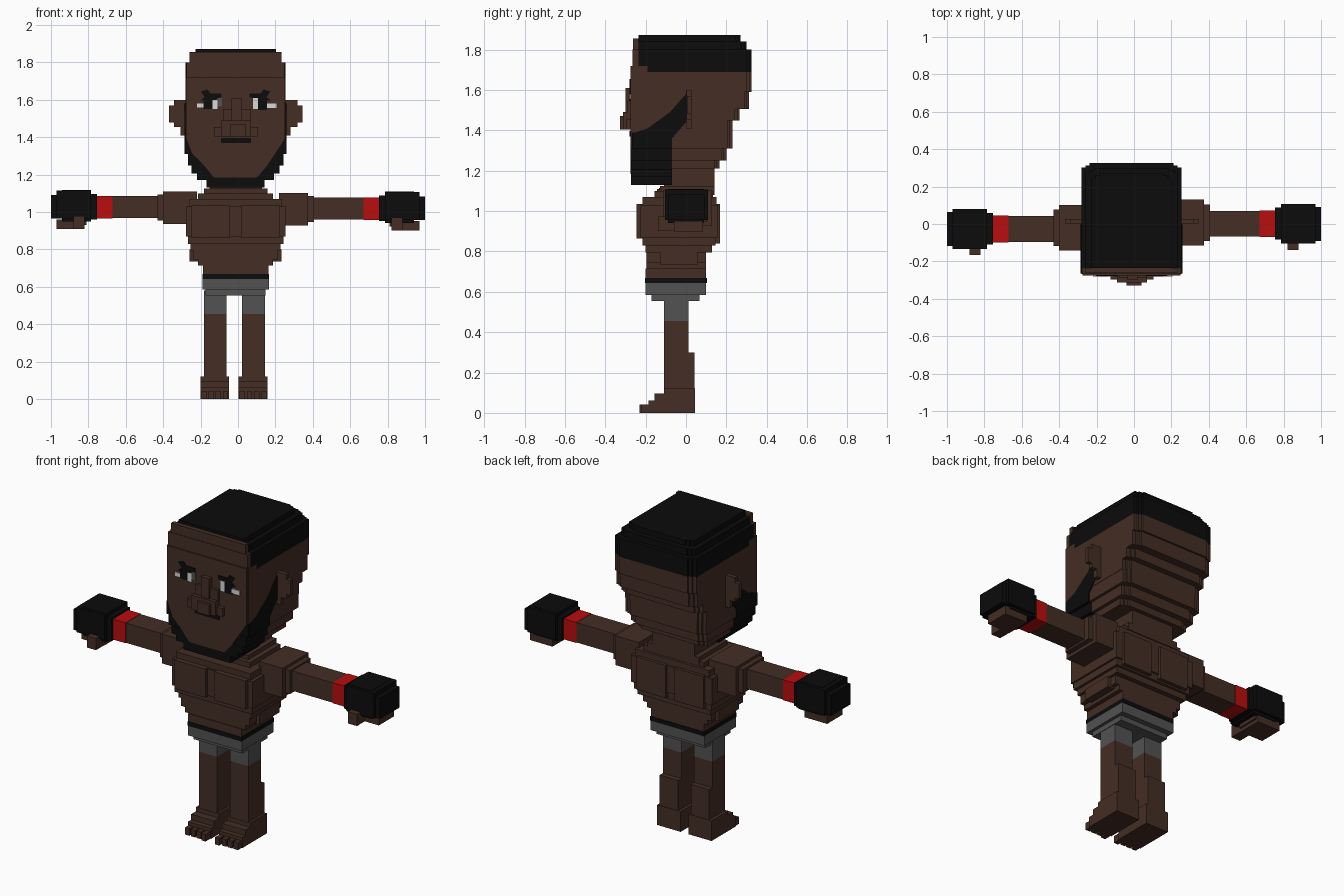
import bpy, bmesh


def material(name, rgb):
    m = bpy.data.materials.new(name)
    m.diffuse_color = (*rgb, 1)
    return m


SKIN = material("skin brown", (0.058, 0.027, 0.018))
BLACK = material("black", (0.0035, 0.0035, 0.0035))
GREY = material("shorts grey", (0.085, 0.085, 0.085))
RED = material("wrist red", (0.48, 0.004, 0.004))
WHITE = material("eye white", (0.7, 0.7, 0.7))
CX = -0.013  # body centre line


def finish(name, bm, mat):
    bmesh.ops.recalc_face_normals(bm, faces=bm.faces)
    me = bpy.data.meshes.new(name)
    bm.to_mesh(me)
    bm.free()
    me.materials.append(mat)
    ob = bpy.data.objects.new(name, me)
    bpy.context.collection.objects.link(ob)
    return ob


def boxes(name, mat, items):
    """One object from boxes given as (x0, x1, y0, y1, z0, z1)."""
    bm = bmesh.new()
    for x0, x1, y0, y1, z0, z1 in items:
        for v in bmesh.ops.create_cube(bm, size=1)["verts"]:
            v.co = ((x0 + x1) / 2 + v.co.x * (x1 - x0),
                    (y0 + y1) / 2 + v.co.y * (y1 - y0),
                    (z0 + z1) / 2 + v.co.z * (z1 - z0))
    return finish(name, bm, mat)


def layers(name, mat, rows, notch=0.0):
    """Stacked slabs (half width, y0, y1, z0, z1); notch steps the back corners."""
    items = []
    for h, y0, y1, z0, z1 in rows:
        items.append((CX - h, CX + h, y0, y1 - notch, z0, z1))
        if notch:
            items.append((CX - h + notch, CX + h - notch, y0, y1 - notch / 2, z0, z1))
            items.append((CX - h + 2 * notch, CX + h - 2 * notch, y0, y1, z0, z1))
    return boxes(name, mat, items)


def prism(name, mat, pts, axis, a, b):
    """Polygon extruded along axis 0 (points y,z) or axis 1 (points x,z)."""
    bm = bmesh.new()

    def ring(d):
        return [bm.verts.new((d, u, w) if axis == 0 else (u, d, w)) for u, w in pts]
    r, s = ring(a), ring(b)
    bm.faces.new(r)
    bm.faces.new(s)
    n = len(pts)
    for i in range(n):
        bm.faces.new((r[i], r[(i + 1) % n], s[(i + 1) % n], s[i]))
    return finish(name, bm, mat)


# Head: stepped skull, hair cap, forehead
layers("skull", SKIN, [
    (0.268, -0.265, 0.325, 1.59, 1.69), (0.268, -0.265, 0.313, 1.505, 1.59),
    (0.268, -0.265, 0.265, 1.45, 1.505), (0.268, -0.265, 0.23, 1.39, 1.45),
    (0.266, -0.07, 0.23, 1.31, 1.39), (0.25, -0.07, 0.20, 1.25, 1.31),
    (0.23, -0.07, 0.165, 1.21, 1.25)], 0.022)
layers("hair", BLACK, [
    (0.268, -0.19, 0.325, 1.69, 1.72), (0.268, -0.235, 0.325, 1.72, 1.80),
    (0.245, -0.235, 0.30, 1.80, 1.84), (0.215, -0.235, 0.27, 1.84, 1.872)], 0.022)
layers("forehead", SKIN, [(0.268, -0.265, -0.19, 1.69, 1.72),
                          (0.262, -0.265, -0.235, 1.72, 1.80),
                          (0.245, -0.262, -0.235, 1.80, 1.855)])

# Beard: stepped jaw plus a sideburn on each cheek
layers("beard", BLACK, [
    (0.268, -0.268, -0.07, 1.31, 1.39), (0.255, -0.27, -0.07, 1.25, 1.31),
    (0.235, -0.272, -0.07, 1.205, 1.25), (0.205, -0.272, -0.07, 1.17, 1.205),
    (0.155, -0.272, -0.07, 1.13, 1.17)])
for s in (-1, 1):
    prism("sideburn", BLACK, [(-0.264, 1.385), (-0.19, 1.41), (-0.08, 1.49), (0, 1.58),
                              (0, 1.44), (-0.07, 1.36), (-0.07, 1.31), (-0.264, 1.31)],
          0, CX + s * 0.262, CX + s * 0.272)

# Face front plate with tapered chin
prism("face", SKIN, [(CX + x, z) for x, z in (
    (-0.262, 1.72), (-0.262, 1.39), (-0.23, 1.31), (-0.17, 1.25), (-0.115, 1.185),
    (0.115, 1.185), (0.17, 1.25), (0.23, 1.34), (0.262, 1.39), (0.262, 1.72))],
    1, -0.275, -0.262)

# Ears
for s in (-1, 1):
    boxes("ear", SKIN, [(*sorted((CX + s * 0.24, CX + s * w)), y0, y1, z0, z1)
                        for w, y0, y1, z0, z1 in ((0.295, 0, 0.028, 1.41, 1.60),
                                                  (0.33, 0.002, 0.028, 1.455, 1.60),
                                                  (0.357, 0.004, 0.028, 1.48, 1.57))])

# Nose, mouth, eyes and brows
boxes("nose", SKIN, [(-0.035, 0.02, -0.30, -0.26, 1.48, 1.61),
                     (-0.08, 0.07, -0.29, -0.26, 1.46, 1.55),
                     (-0.125, 0.105, -0.298, -0.26, 1.405, 1.455),
                     (-0.09, 0.07, -0.312, -0.26, 1.405, 1.49),
                     (-0.04, 0.04, -0.328, -0.26, 1.405, 1.47)])
boxes("mouth", BLACK, [(-0.09, 0.07, -0.279, -0.272, 1.37, 1.397)])
boxes("eye_whites", WHITE, [(-0.22, -0.185, -0.281, -0.273, 1.558, 1.58),
                            (-0.135, -0.11, -0.281, -0.273, 1.55, 1.60),
                            (0.08, 0.107, -0.281, -0.273, 1.55, 1.61),
                            (0.155, 0.205, -0.281, -0.273, 1.555, 1.58)])
boxes("eye_corners", GREY, [(-0.11, -0.085, -0.280, -0.273, 1.565, 1.61)])
boxes("pupils", BLACK, [(-0.185, -0.135, -0.280, -0.273, 1.55, 1.60),
                        (0.107, 0.155, -0.280, -0.273, 1.545, 1.60)])
for s in (-1, 1):
    prism("brow", BLACK, [(CX + s * x, z) for x, z in (
        (0.075, 1.615), (0.075, 1.635), (0.135, 1.635), (0.15, 1.655), (0.185, 1.645),
        (0.165, 1.615), (0.19, 1.595), (0.12, 1.595))], 1, -0.279, -0.273)

# Neck and torso
layers("neck", SKIN, [(0.14, -0.11, 0.14, 1.08, 1.23), (0.17, -0.13, 0.14, 1.08, 1.125)])
layers("torso", SKIN, [
    (0.20, -0.155, 0.135, 1.07, 1.10), (0.245, -0.215, 0.15, 1.03, 1.07),
    (0.266, -0.225, 0.155, 0.87, 1.03), (0.255, -0.215, 0.145, 0.83, 0.87),
    (0.24, -0.20, 0.13, 0.795, 0.83), (0.225, -0.195, 0.10, 0.745, 0.795),
    (0.20, -0.195, 0.10, 0.715, 0.745), (0.175, -0.20, 0.10, 0.668, 0.715)])
boxes("pecs", SKIN, [(CX + a, CX + b, -0.245, -0.2, 0.865, 1.035)
                     for a, b in ((-0.235, -0.03), (0.03, 0.235))])
boxes("shoulder_blades", SKIN, [(CX + a, CX + b, 0.1, 0.168, 0.84, 1.035)
                                for a, b in ((-0.22, -0.03), (0.03, 0.22))])
boxes("side_muscles", SKIN, [(CX + a, CX + b, -0.13, 0.06, 0.735, 0.80)
                             for a, b in ((-0.245, -0.1), (0.1, 0.245))])

# Shorts
layers("waistband", BLACK, [(0.178, -0.203, 0.103, 0.643, 0.668)])
layers("shorts", GREY, [(0.178, -0.20, 0.10, 0.585, 0.643),
                        (0.16, -0.17, 0.068, 0.555, 0.585)])

# Legs and feet
for side, x0, x1 in (("left", -0.182, -0.062), ("right", 0.022, 0.144)):
    boxes(side + "_shorts_leg", GREY, [(x0, x1, -0.108, 0.012, 0.455, 0.58)])
    boxes(side + "_leg", SKIN, [(x0, x1, -0.108, 0.012, 0.1, 0.455),
                                (x0, x1, -0.09, 0.042, 0.1, 0.30)])
    f0, f1 = x0 - 0.018, x1 + 0.014
    foot = [(f0, f1, -0.11, 0.045, 0, 0.12), (f0, f1, -0.155, 0.04, 0, 0.095),
            (f0, f1, -0.185, 0.04, 0, 0.062)]
    step = (f1 - f0) / 4
    for i in range(4):
        big = i == (3 if side == "left" else 0)
        foot.append((f0 + i * step + 0.005, f0 + (i + 1) * step - 0.005,
                     -0.23 if big else -0.22, -0.17, 0, 0.042))
    boxes(side + "_foot", SKIN, foot)

# Arms, wrist bands and gloved fists
for side, s, dy, dz in (("left", -1, -0.028, 0.005), ("right", 1, 0, -0.003)):
    def arm(name, mat, items):
        boxes(side + name, mat, [(*sorted((s * a, s * b)), y0 + dy, y1 + dy, z0 + dz, z1 + dz)
                                 for a, b, y0, y1, z0, z1 in items])
    o = 0.026 if s < 0 else 0
    arm("_shoulder", SKIN, [(0.22, 0.375 + o, -0.115, 0.13, 0.93, 1.105),
                            (0.3, 0.405 + o, -0.09, 0.105, 0.95, 1.09)])
    arm("_arm", SKIN, [(0.35, 0.672, -0.068, 0.07, 0.962, 1.08)])
    arm("_wrist_band", RED, [(0.672, 0.765, -0.07, 0.073, 0.96, 1.082)])
    arm("_glove", BLACK, [(0.755, 0.79, -0.082, 0.088, 0.955, 1.092),
                          (0.785, 0.97, -0.105, 0.108, 0.96, 1.11),
                          (0.785, 0.94, -0.09, 0.09, 0.945, 1.112),
                          (0.96, 1.0, -0.09, 0.092, 0.96, 1.085)])
    arm("_fingers", SKIN, [(0.82, 0.97, -0.06, 0.085, 0.903, 0.955),
                           (0.81, 0.85, -0.06, 0.07, 0.925, 0.955),
                           (0.82, 0.88, -0.138, -0.05, 0.905, 0.975)])
